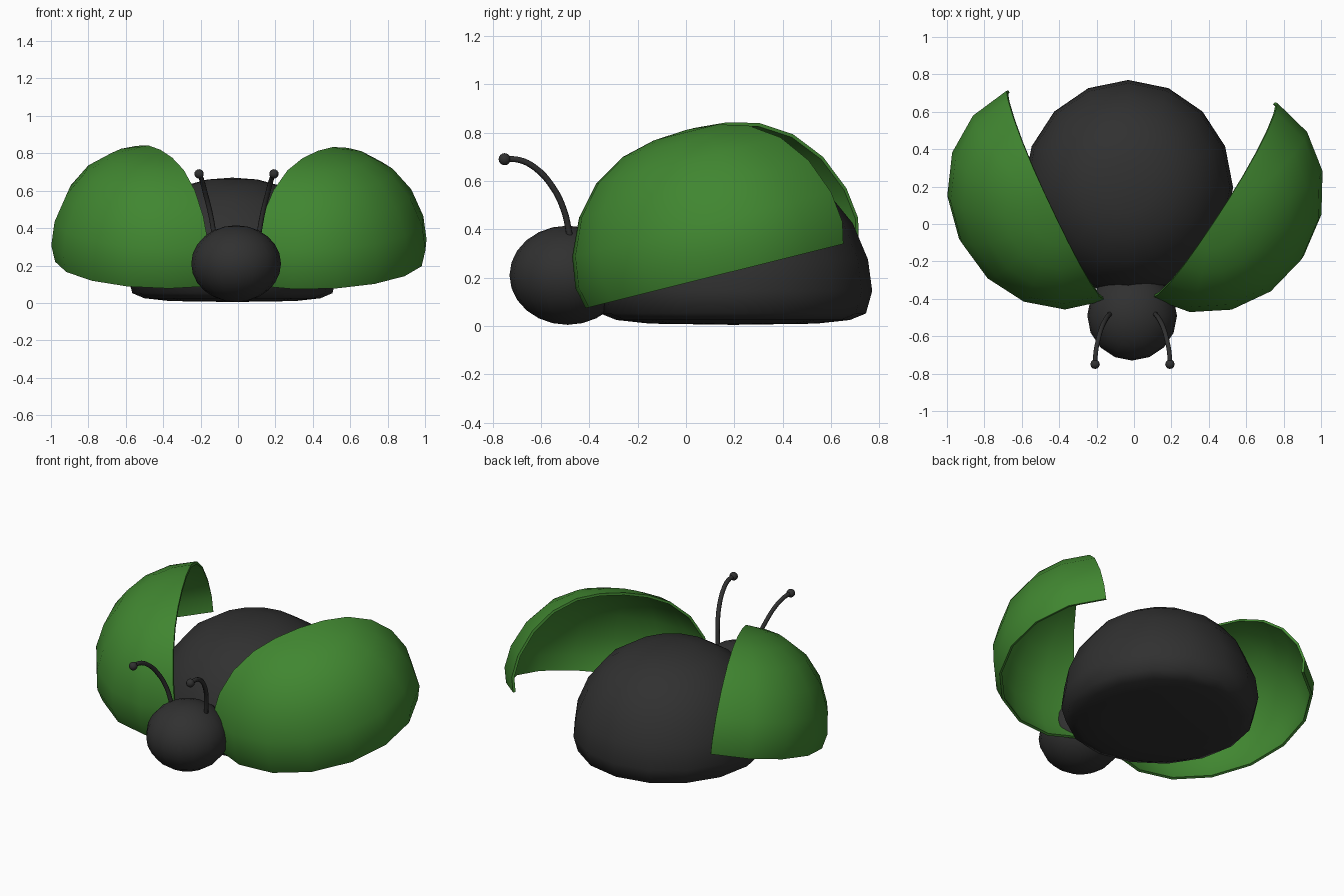
import bpy, bmesh, math
from mathutils import Matrix, Vector

if "Cube" in bpy.data.objects:
    bpy.data.objects.remove(bpy.data.objects["Cube"])


def material(name, rgb):
    m = bpy.data.materials.new(name)
    m.diffuse_color = (*rgb, 1)
    m.use_nodes = True
    m.node_tree.nodes["Principled BSDF"].inputs["Base Color"].default_value = m.diffuse_color
    return m


BLACK = material("charcoal", (0.03, 0.03, 0.03))
GREEN = material("leaf green", (0.052, 0.24, 0.03))


def smooth(ob, angle):
    bpy.ops.object.select_all(action='DESELECT')
    ob.select_set(True)
    bpy.context.view_layer.objects.active = ob
    bpy.ops.object.shade_smooth_by_angle(angle=math.radians(angle))


def dome(name, profile, rx, ry, sweep, steps, matrix, mat):
    """Sweep a (radius, height) profile round z, clockwise if sweep > 0."""
    bm = bmesh.new()
    rings = []
    for r, z in profile:
        angles = [sweep * j / steps for j in range(steps + 1)]
        rings.append([bm.verts.new((rx * r * math.sin(a), ry * r * math.cos(a), z))
                      for a in angles])
    for low, high in zip(rings, rings[1:]):
        for j in range(steps):
            f = [low[j], high[j], high[j + 1], low[j + 1]]
            bm.faces.new(f if sweep > 0 else f[::-1])
    bmesh.ops.remove_doubles(bm, verts=bm.verts, dist=1e-5)
    mesh = bpy.data.meshes.new(name)
    bm.to_mesh(mesh)
    bm.free()
    mesh.transform(matrix)
    mesh.materials.append(mat)
    ob = bpy.data.objects.new(name, mesh)
    bpy.context.collection.objects.link(ob)
    return ob


def ball(name, loc, scale, segments, rings):
    bpy.ops.mesh.primitive_uv_sphere_add(segments=segments, ring_count=rings,
                                         radius=1, location=loc)
    ob = bpy.context.object
    ob.name = name
    ob.scale = scale
    ob.data.materials.append(BLACK)
    smooth(ob, 60)


# Body: a dome with a rounded lower rim and flat belly
UPPER = [(1, 0.09), (0.97, 0.22), (0.86, 0.37), (0.69, 0.49),
         (0.47, 0.57), (0.24, 0.605), (0, 0.615)]
belly = [(0, 0.005), (0.6, 0.01), (0.84, 0.025), (0.955, 0.052)]
body = dome("body", belly + [(r, z + 0.055) for r, z in UPPER], 0.56, 0.575,
            2 * math.pi, 16, Matrix.Translation((-0.03, 0.195, 0)), BLACK)
smooth(body, 60)

# Wing cases: half shells, swung outwards and tipped up at the rear
for name, side, yaw, centre in (
        ("right_wing_case", 1, -32.8, (0.425, 0.155, 0.216)),
        ("left_wing_case", -1, 25.1, (-0.415, 0.18, 0.222))):
    place = (Matrix.Translation(centre)
             @ Matrix.Rotation(math.radians(14), 4, 'X')
             @ Matrix.Rotation(math.radians(yaw), 4, 'Z'))
    wing = dome(name, [(0.965, 0)] + UPPER, 0.575, 0.63,
                side * math.pi, 8, place, GREEN)
    shell = wing.modifiers.new("thickness", 'SOLIDIFY')
    shell.thickness = 0.015
    shell.offset = -1
    bpy.context.view_layer.objects.active = wing
    bpy.ops.object.modifier_apply(modifier=shell.name)
    smooth(wing, 50)

# Head
ball("head", (-0.01, -0.49, 0.21), (0.24, 0.24, 0.205), 16, 12)

# Antennae: curved stalks with round tips
PATH = [(0.12, -0.48, 0.37), (0.14, -0.505, 0.48), (0.165, -0.555, 0.58),
        (0.185, -0.625, 0.655), (0.197, -0.69, 0.687), (0.2, -0.75, 0.69)]
for name, side in (("right", 1), ("left", -1)):
    points = [Vector((side * x - 0.008, y, z)) for x, y, z in PATH]
    curve = bpy.data.curves.new(name + "_antenna", 'CURVE')
    curve.dimensions = '3D'
    curve.bevel_depth = 0.013
    curve.bevel_resolution = 2
    curve.resolution_u = 4
    curve.use_fill_caps = True
    spline = curve.splines.new('BEZIER')
    spline.bezier_points.add(len(points) - 1)
    for bp, p in zip(spline.bezier_points, points):
        bp.co = p
        bp.handle_left_type = bp.handle_right_type = 'AUTO'
    curve.materials.append(BLACK)
    bpy.context.collection.objects.link(
        bpy.data.objects.new(name + "_antenna", curve))
    ball(name + "_antenna_tip", points[-1], (0.025,) * 3, 12, 8)
